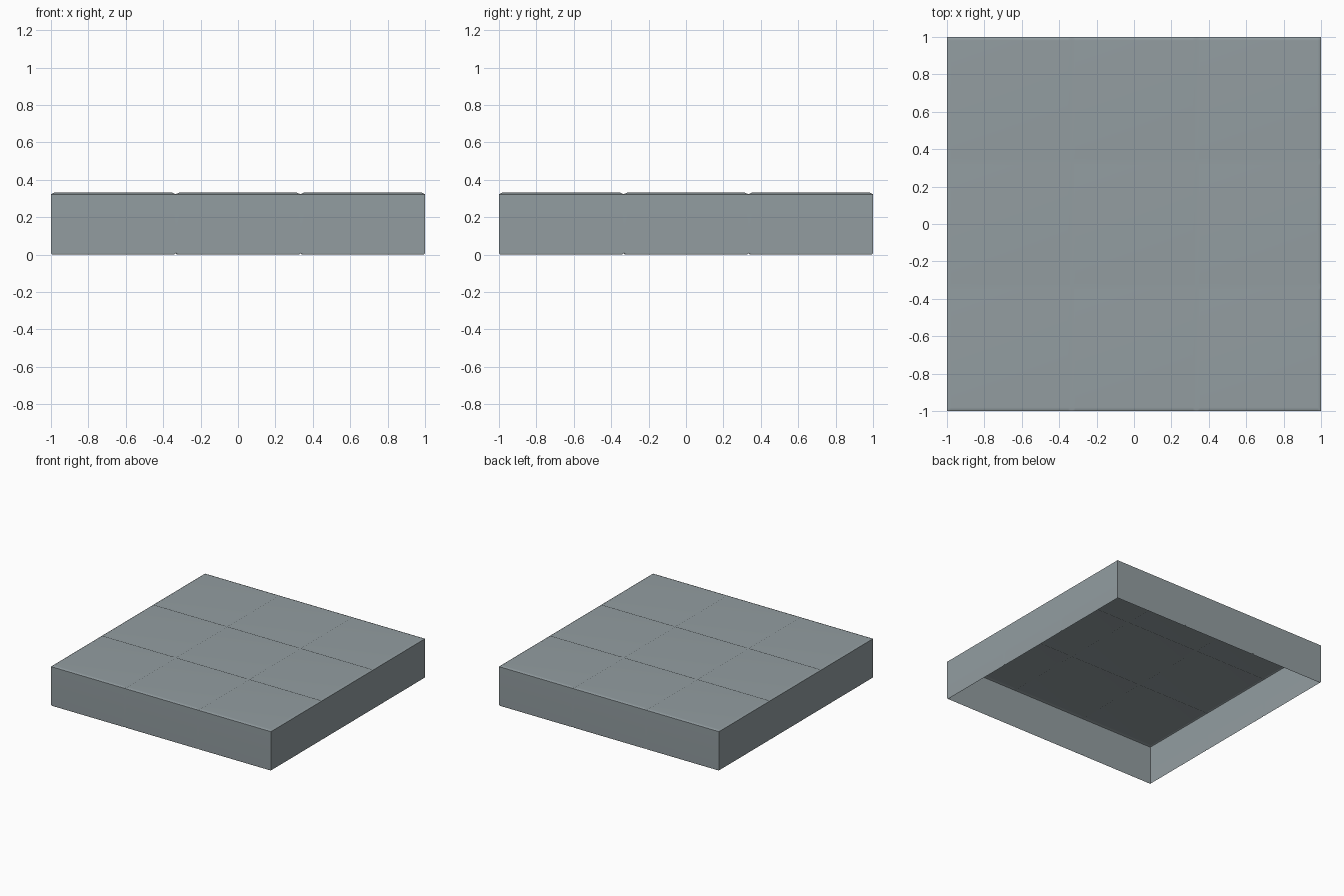
import bpy, bmesh, math

if "Cube" in bpy.data.objects:
    bpy.data.objects.remove(bpy.data.objects["Cube"])

H, D, B = 0.332, 0.009, 0.019      # height, groove depth, bevel width
LIP_Z, LIP_IN = 0.008, 0.006       # small chamfer along the open bottom rim
NOTCH = 0.007                      # half width of the bottom notches
seams = [-1, -1/3, 1/3, 1]

# Positions along one side: each seam line plus its bevel edges
pos = sorted(p for s in seams for p in (s - B, s, s + B) if abs(p) <= 1)


def on_seam(p):
    return any(abs(p - s) < 1e-4 for s in seams)


bm = bmesh.new()

# Top: three by three tiles with shallow seams and a bevelled border
grid = [[bm.verts.new((x, y, H - D if on_seam(x) or on_seam(y) else H))
         for y in pos] for x in pos]
for i in range(len(pos) - 1):
    for j in range(len(pos) - 1):
        q = [grid[i][j], grid[i + 1][j], grid[i + 1][j + 1], grid[i][j + 1]]
        high = [k for k, v in enumerate(q) if v.co.z > H - D / 2]
        if len(high) == 1:             # mitred corner of a tile
            q = q[high[0]:] + q[:high[0]]
            bm.faces.new(q[:3])
            bm.faces.new((q[0], q[2], q[3]))
        else:
            bm.faces.new(q)


def extrude_rim(edges):
    out = bmesh.ops.extrude_edge_only(bm, edges=edges)["geom"]
    return ([e for e in out if isinstance(e, bmesh.types.BMEdge)],
            [v for v in out if isinstance(v, bmesh.types.BMVert)])


# Side walls: single-sheet skirt, open underneath
rim, verts = extrude_rim([e for e in bm.edges if e.is_boundary])
for v in verts:
    v.co.z = LIP_Z

# Bottom lip: slight inward chamfer, notched where the seams meet the rim
rim, verts = extrude_rim(rim)
for v in verts:
    notch = any(abs(abs(c) - 1/3) < 1e-4 for c in v.co.xy)
    v.co.z = LIP_Z if notch else 0
    for a in (0, 1):
        c = v.co[a]
        if abs(c) > 0.999:
            v.co[a] = c * (1 - LIP_IN)
        for s in seams[1:3]:
            if 1e-4 < abs(c - s) < B + 1e-4:
                v.co[a] = s + math.copysign(NOTCH, c - s)

bmesh.ops.recalc_face_normals(bm, faces=bm.faces)
bm.normal_update()
if max(bm.faces, key=lambda f: f.calc_area()).normal.z < 0:
    bmesh.ops.reverse_faces(bm, faces=bm.faces)

mesh = bpy.data.meshes.new("tiled_slab")
bm.to_mesh(mesh)
bm.free()
slab = bpy.data.objects.new("tiled_slab", mesh)
bpy.context.collection.objects.link(slab)

# Blue-grey colour
mat = bpy.data.materials.new("slate_grey")
mat.diffuse_color = (0.291, 0.338, 0.356, 1)
mat.use_nodes = True
mat.node_tree.nodes["Principled BSDF"].inputs["Base Color"].default_value = mat.diffuse_color
mesh.materials.append(mat)

# Soft seams, flat tiles, crisp outer edges
bpy.context.view_layer.objects.active = slab
slab.select_set(True)
bpy.ops.object.shade_smooth_by_angle(angle=math.radians(54))
wn = slab.modifiers.new("flat_tiles", 'WEIGHTED_NORMAL')
wn.keep_sharp = True
